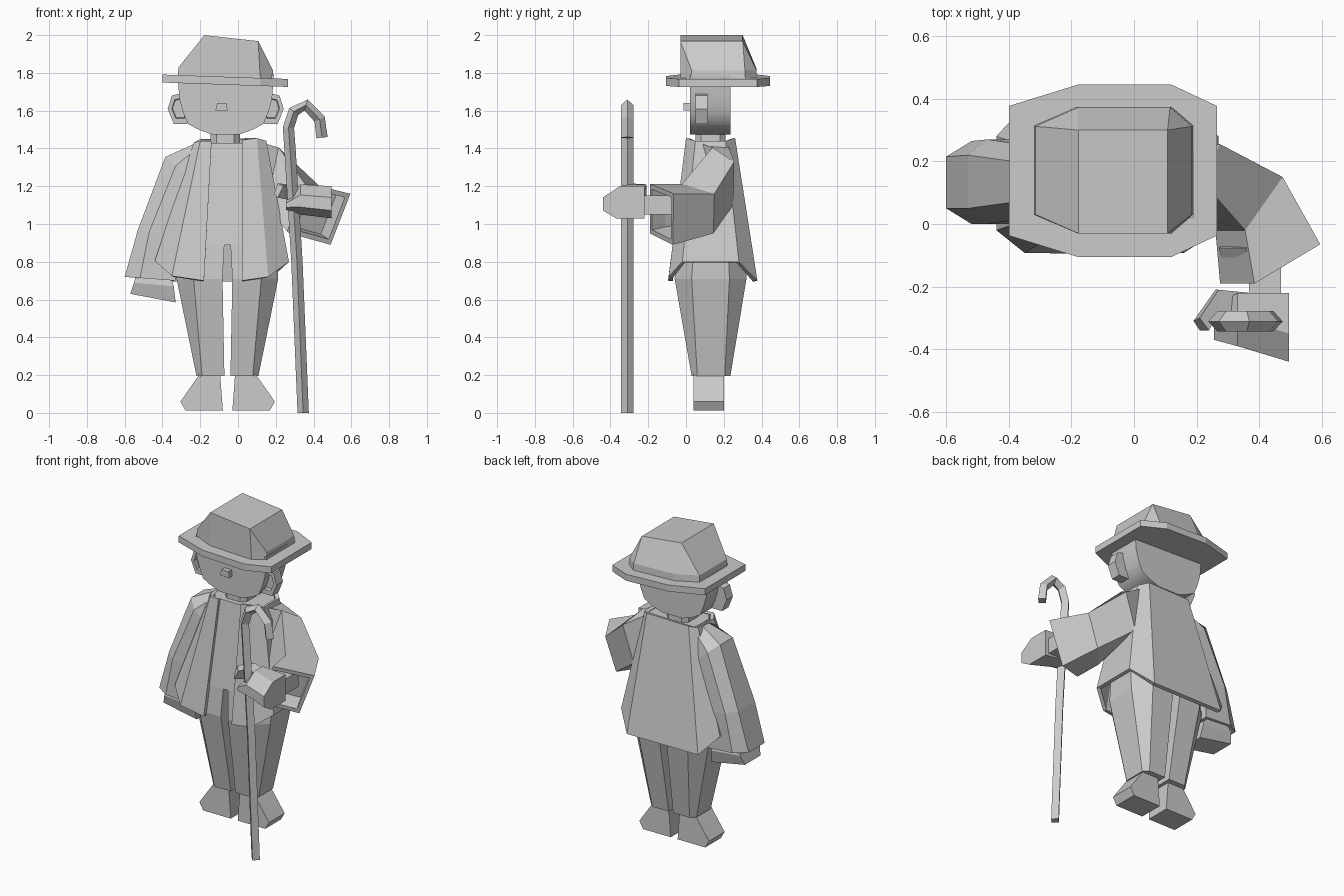
import bpy, bmesh
from mathutils import Vector

MID = -0.065  # symmetry plane of head and legs


def loft(name, rings, cap=True):
    """Skin equal-length point rings into one flat-faced mesh."""
    bm = bmesh.new()
    vs = [[bm.verts.new(p) for p in r] for r in rings]
    n = len(rings[0])
    for a, b in zip(vs, vs[1:]):
        for i in range(n):
            j = (i + 1) % n
            bm.faces.new((a[i], a[j], b[j], b[i]))
    if cap:
        bm.faces.new(vs[0])
        bm.faces.new(vs[-1])
    bmesh.ops.remove_doubles(bm, verts=bm.verts, dist=0.0005)
    bmesh.ops.recalc_face_normals(bm, faces=bm.faces)
    me = bpy.data.meshes.new(name)
    bm.to_mesh(me)
    bm.free()
    ob = bpy.data.objects.new(name, me)
    bpy.context.collection.objects.link(ob)
    return ob


def octagon(x0, x1, y0, y1, z, cl, cr, cy, slope=0.0):
    """Box outline with cut corners (left cut, right cut, depth cut)."""
    pts = [(x0 + cl, y0), (x1 - cr, y0), (x1, y0 + cy), (x1, y1 - cy),
           (x1 - cr, y1), (x0 + cl, y1), (x0, y1 - cy), (x0, y0 + cy)]
    return [(x, y, z + slope * x) for x, y in pts]


def extrude_y(name, profile, y0, y1):
    return loft(name, [[(x, y, z) for x, z in profile] for y in (y0, y1)])


def flip(profile, centre):
    return [(2 * centre - x, z) for x, z in profile]


def inset(ring, k, shift=(0, 0, 0)):
    c = sum((Vector(p) for p in ring), Vector()) / len(ring)
    return [c + (Vector(p) - c) * k + Vector(shift) for p in ring]


# Hat: tilted brim and crown tapering to a quad
loft("hat_brim", [octagon(-0.40, 0.265, -0.105, 0.445, z, 0.22, 0.145, 0.068, -0.035)
                  for z in (1.735, 1.777)])
loft("hat_crown", [
    octagon(-0.32, 0.19, -0.03, 0.375, 1.76, 0.14, 0.07, 0.06, -0.03),
    octagon(-0.315, 0.185, -0.03, 0.372, 1.82, 0.135, 0.07, 0.06, -0.03),
    octagon(-0.178, 0.107, -0.03, 0.30, 1.98, 0, 0, 0, -0.11)])

# Head, nose, neck, ears
half = [(0.255, 1.79), (0.245, 1.66), (0.225, 1.59), (0.2, 1.53), (0.145, 1.50), (0.075, 1.475)]
head = extrude_y("head", [(MID + x, z) for x, z in half] +
                 [(MID - x, z) for x, z in reversed(half)], 0.02, 0.235)
bpy.context.view_layer.objects.active = head
head.select_set(True)
bpy.ops.object.shade_smooth_by_angle(angle=0.7)
head.select_set(False)
extrude_y("nose", [(-0.12, 1.6), (-0.055, 1.6), (-0.06, 1.64), (-0.11, 1.64)], -0.012, 0.03)
loft("neck", [octagon(-0.145, 0.01, 0.05, 0.21, z, 0.03, 0.03, 0.03) for z in (1.40, 1.49)])

ear = [(-0.31, 1.69), (-0.35, 1.68), (-0.372, 1.61), (-0.34, 1.53),
       (-0.27, 1.53), (-0.25, 1.6), (-0.27, 1.66)]
for side, prof in (("left", ear), ("right", flip(ear, MID))):
    front = [(x, 0.05, z) for x, z in prof]
    loft("ear_" + side, [[(x, 0.115, z) for x, z in prof], front,
                         inset(front, 0.65), inset(front, 0.6, (0, 0.02, 0))])

# Open coat: flared shell with hem raised at the sides
top = [(-0.14, 0, 1.435), (-0.2, 0, 1.44), (-0.235, 0.05, 1.43), (-0.235, 0.21, 1.43),
       (-0.2, 0.26, 1.45), (0.1, 0.26, 1.455), (0.15, 0.21, 1.44), (0.15, 0.05, 1.44),
       (0.1, 0, 1.455), (0.02, 0, 1.445)]
hem = [(-0.18, -0.095, 0.70), (-0.35, -0.092, 0.725), (-0.44, -0.02, 0.805), (-0.44, 0.28, 0.805),
       (-0.35, 0.378, 0.70), (0.16, 0.378, 0.70), (0.27, 0.28, 0.80), (0.27, -0.02, 0.80),
       (0.16, -0.092, 0.72), (0.02, -0.095, 0.70)]
coat = loft("coat", [top, hem], cap=False)
bm = bmesh.new()
bm.from_mesh(coat.data)
gap = [f for f in bm.faces if abs(f.calc_center_median().x + 0.07) < 0.03
       and f.calc_center_median().y < 0]
bmesh.ops.delete(bm, geom=gap, context='FACES')
cen = Vector((MID, 0.13, 1.1))
out = sum((f.normal.dot(f.calc_center_median() - cen) for f in bm.faces))
if out < 0:
    bmesh.ops.reverse_faces(bm, faces=bm.faces)
bm.to_mesh(coat.data)
bm.free()
mod = coat.modifiers.new("thickness", 'SOLIDIFY')
mod.thickness = 0.025
mod.offset = -1

# Shirt under the coat
loft("shirt", [octagon(-0.37, 0.21, -0.05, 0.33, 0.89, 0.1, 0.1, 0.08),
               octagon(-0.215, 0.13, 0.018, 0.242, 1.43, 0.04, 0.04, 0.05)])

# Trousers and shoes
shoe = [(-0.20, 0.21), (-0.305, 0.06), (-0.278, 0.012), (-0.08, 0.012), (-0.095, 0.21)]
for side, s in (("left", 1), ("right", -1)):
    rings = []
    for x0, x1, y0, y1, z, c in ((-0.22, -0.072, 0.03, 0.235, 0.195, 0.03),
                                 (-0.325, -0.082, -0.06, 0.32, 0.71, 0.09),
                                 (-0.325, -0.07, -0.045, 0.31, 0.93, 0.09)):
        r = octagon(x0, x1, y0, y1, z, c, 0, c)
        r[2] = r[1]
        r[3] = r[4]
        r = [p for i, p in enumerate(r) if i not in (2, 3)]
        rings.append([(x if s == 1 else -0.122 - x + 0.01, y, z) for x, y, z in r])
    loft("trouser_leg_" + side, rings)
    extrude_y("shoe_" + side, shoe if s == 1 else flip(shoe, -0.055), 0.04, 0.2)

# Hanging arm: chamfered sleeve with hollow cuff
sleeve = []
for (ox, oz), (ix, iz), y0, y1 in (((-0.22, 1.43), (-0.15, 1.38), 0.06, 0.21),
                                   ((-0.385, 1.355), (-0.2, 1.2), 0.02, 0.25),
                                   ((-0.53, 0.97), (-0.33, 0.93), 0.0, 0.27),
                                   ((-0.6, 0.72), (-0.33, 0.70), 0.0, 0.265)):
    mx, mz = ix + (ox - ix) * 0.7, iz + (oz - iz) * 0.7
    sleeve.append([(ix, y0, iz), (mx, y0, mz), (ox, y0 + 0.05, oz),
                   (ox, y1 - 0.05, oz), (mx, y1, mz), (ix, y1, iz)])
sleeve += [inset(sleeve[-1], 0.85), inset(sleeve[-1], 0.8, (0.03, 0, 0.12))]
loft("sleeve_left", sleeve)
loft("hand_left", [
    [(-0.52, 0.06, 0.82), (-0.38, 0.06, 0.80), (-0.38, 0.2, 0.80), (-0.52, 0.2, 0.82)],
    [(-0.55, 0.03, 0.69), (-0.34, 0.03, 0.67), (-0.34, 0.23, 0.67), (-0.55, 0.23, 0.69)],
    [(-0.57, 0.05, 0.63), (-0.33, 0.05, 0.585), (-0.33, 0.21, 0.585), (-0.57, 0.21, 0.63)]])

# Bent arm: shoulder, elbow, hollow cuff
cuff = [(0.595, -0.065, 1.16), (0.49, -0.07, 0.89), (0.275, -0.19, 0.95), (0.385, -0.19, 1.212)]
loft("sleeve_right", [
    [(0.13, 0.22, 1.42), (0.1, 0.22, 1.2), (0.08, 0.06, 1.2), (0.13, 0.07, 1.43)],
    [(0.275, 0.255, 1.33), (0.2, 0.25, 1.1), (0.15, 0.04, 1.1), (0.215, 0.14, 1.405)],
    [(0.475, 0.15, 1.16), (0.4, 0.145, 0.95), (0.26, -0.02, 0.96), (0.355, -0.02, 1.212)],
    cuff, inset(cuff, 0.82), inset(cuff, 0.78, (-0.04, 0.1, 0.02))])

# Gripping hand, wrist, thumb
loft("wrist_right", [[(x0, y, 1.05), (x1, y, 1.05), (x1, y, 1.15), (x0, y, 1.15)]
                     for x0, x1, y in ((0.36, 0.47, -0.05), (0.37, 0.47, -0.25))])
hand = []
for x, y0, y1, z0, z1 in ((0.255, -0.37, -0.27, 1.075, 1.13), (0.33, -0.39, -0.22, 1.05, 1.21),
                          (0.495, -0.44, -0.22, 1.03, 1.20)):
    h = (z1 - z0) * 0.35
    hand.append([(x, y0, z0 + h * 0.7), (x, y0 + 0.07, z0), (x, y1, z0),
                 (x, y1, z1), (x, y0 + 0.09, z1), (x, y0, z1 - h)])
loft("hand_right", hand)
loft("thumb_right", [
    [(0.37, -0.22, 1.1), (0.37, -0.22, 1.18), (0.34, -0.29, 1.18), (0.34, -0.29, 1.1)],
    [(0.26, -0.21, 1.14), (0.27, -0.21, 1.21), (0.27, -0.28, 1.20), (0.26, -0.28, 1.13)],
    [(0.19, -0.31, 1.16), (0.21, -0.30, 1.215), (0.24, -0.34, 1.2), (0.21, -0.34, 1.14)]])

# Cane: diamond section swept along a hooked path
path = [Vector(p) for p in ((0.345, 0), (0.312, 0.8), (0.275, 1.4), (0.267, 1.51),
                            (0.295, 1.595), (0.36, 1.63), (0.432, 1.555), (0.445, 1.457))]
rings = []
for i, p in enumerate(path):
    t = (path[min(i + 1, len(path) - 1)] - path[max(i - 1, 0)]).normalized()
    nx, nz = -t.y * 0.03, t.x * 0.03
    if i == 0:
        nz = 0
    rings.append([(p.x + nx, -0.311, p.y + nz), (p.x, -0.344, p.y),
                  (p.x - nx, -0.311, p.y - nz), (p.x, -0.278, p.y)])
loft("cane", rings)
